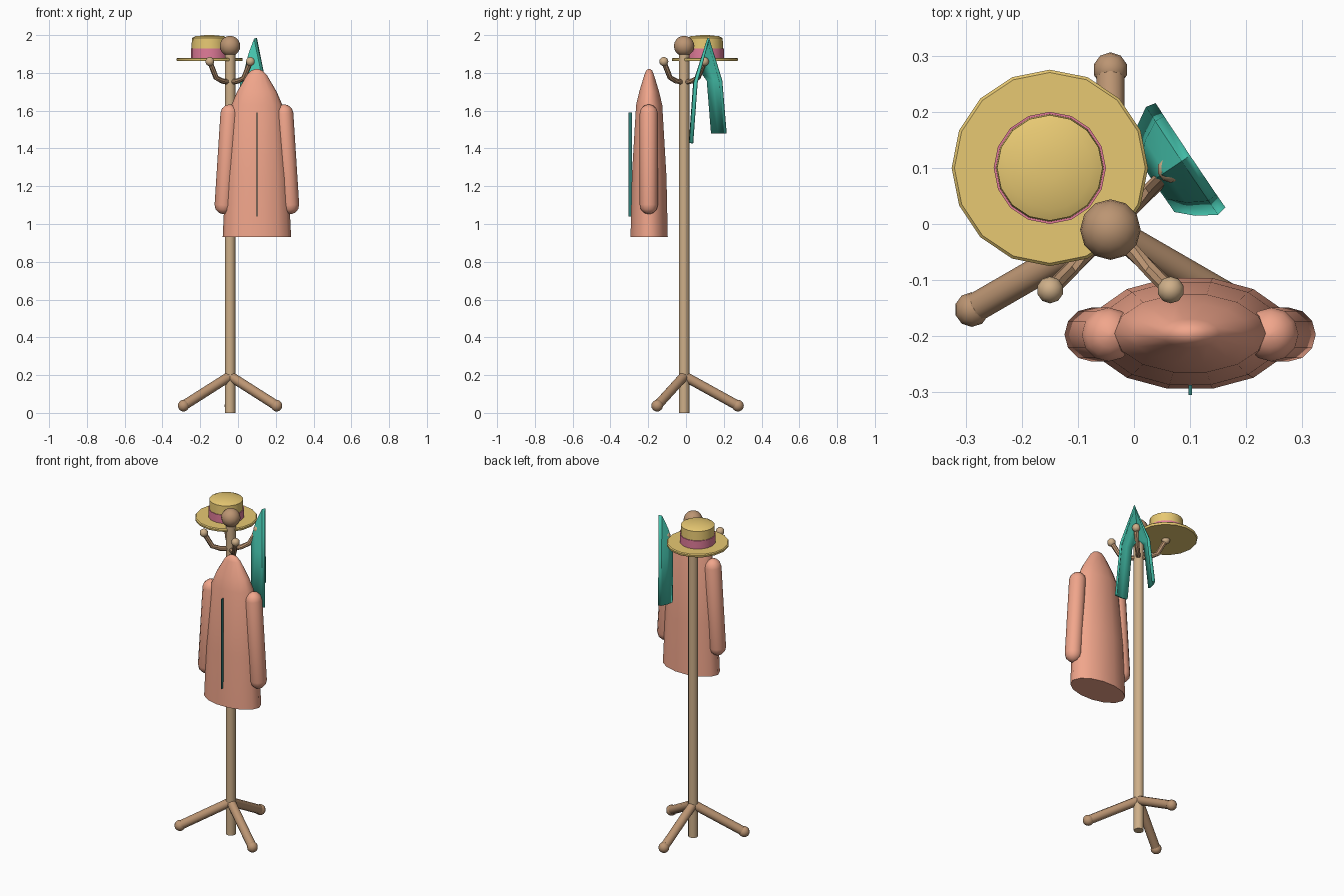
import bpy, bmesh, math
from mathutils import Vector

if "Cube" in bpy.data.objects:
    bpy.data.objects.remove(bpy.data.objects["Cube"])


def material(name, rgb):
    m = bpy.data.materials.new(name)
    m.diffuse_color = (*rgb, 1)
    m.use_nodes = True
    m.node_tree.nodes["Principled BSDF"].inputs["Base Color"].default_value = m.diffuse_color
    return m


TAN = material("light_wood", (0.62, 0.43, 0.25))
BROWN = material("dark_wood", (0.50, 0.30, 0.17))
CORAL = material("coral_cloth", (0.88, 0.38, 0.26))
TEAL = material("teal_cloth", (0.06, 0.55, 0.42))
DARK = material("dark_trim", (0.03, 0.20, 0.18))
STRAW = material("straw", (0.80, 0.58, 0.17))
PINK = material("pink_ribbon", (0.75, 0.20, 0.32))


def finish(name, bm, mat, angle=40):
    bmesh.ops.recalc_face_normals(bm, faces=bm.faces)
    me = bpy.data.meshes.new(name)
    bm.to_mesh(me)
    bm.free()
    ob = bpy.data.objects.new(name, me)
    bpy.context.collection.objects.link(ob)
    me.materials.append(mat)
    bpy.ops.object.select_all(action='DESELECT')
    ob.select_set(True)
    bpy.context.view_layer.objects.active = ob
    bpy.ops.object.shade_smooth_by_angle(angle=math.radians(angle))
    return ob


def loft(name, rings, mat, angle=40):
    """Skin a list of closed point rings and cap both ends."""
    bm = bmesh.new()
    vs = [[bm.verts.new(p) for p in r] for r in rings]
    n = len(vs[0])
    for a, b in zip(vs, vs[1:]):
        for i in range(n):
            j = (i + 1) % n
            bm.faces.new((a[i], a[j], b[j], b[i]))
    bm.faces.new(vs[0])
    bm.faces.new(vs[-1])
    return finish(name, bm, mat, angle)


def ellipse_stack(name, center, profile, mat, n, angle=40):
    """Profile rows are z, x radius, y radius."""
    return loft(name, [[(center[0] + rx * math.cos(math.tau * i / n),
                         center[1] + ry * math.sin(math.tau * i / n), z)
                        for i in range(n)] for z, rx, ry in profile], mat, angle)


def tube(name, path, radii, mat, n=10):
    pts = [Vector(p) for p in path]
    rings = []
    for k, p in enumerate(pts):
        t = (pts[min(k + 1, len(pts) - 1)] - pts[max(k - 1, 0)]).normalized()
        u = t.cross(Vector((0, 1, 0)) if abs(t.y) < 0.8 else Vector((1, 0, 0))).normalized()
        v = t.cross(u)
        rings.append([p + (u * math.cos(math.tau * i / n) + v * math.sin(math.tau * i / n)) * radii[k]
                      for i in range(n)])
    return loft(name, rings, mat)


def ball(name, loc, r, mat, seg=10, rows=8):
    bm = bmesh.new()
    bmesh.ops.create_uvsphere(bm, u_segments=seg, v_segments=rows, radius=r)
    bmesh.ops.translate(bm, verts=bm.verts, vec=loc)
    return finish(name, bm, mat, 60)


PX, PY = -0.042, -0.01

# Pole and finial
tube("pole", [(PX, PY, 0), (PX, PY, 1.91)], [0.028] * 2, TAN, 12)
ball("finial", (PX, PY, 1.942), 0.054, BROWN, 12, 10)

# Three feet
for k, deg in enumerate((90, 210, 330)):
    c, s = math.cos(math.radians(deg)), math.sin(math.radians(deg))
    end = (PX + 0.285 * c, PY + 0.285 * s, 0.038)
    tube(f"foot_{k}", [(PX, PY, 0.195), end], [0.026] * 2, BROWN)
    ball(f"foot_tip_{k}", end, 0.031, BROWN)

# Four bent hooks
for k in range(4):
    a = math.radians(45 + 90 * k)
    c, s = math.cos(a), math.sin(a)
    path = [(PX + r * c, PY + r * s, z) for r, z in
            ((0.0, 1.75), (0.06, 1.757), (0.105, 1.775), (0.152, 1.86))]
    tube(f"hook_{k}", path, [0.014] * 4, BROWN, 8)
    ball(f"hook_knob_{k}", path[-1], 0.024, TAN)

# Straw hat: brim, crown, ribbon
HAT = (-0.15, 0.1)
ellipse_stack("hat_brim", HAT, [(z, r, r) for z, r in
              ((1.862, 0.172), (1.866, 0.175), (1.875, 0.175), (1.88, 0.17))], STRAW, 16)
ellipse_stack("hat_crown", HAT, [(z, r, r) for z, r in
              ((1.87, 0.098), (1.985, 0.094), (1.994, 0.075), (2.0, 0.02))], STRAW, 16, 50)
ellipse_stack("hat_ribbon", HAT, [(1.876, 0.1, 0.1), (1.93, 0.1, 0.1)], PINK, 16)

# Coat body
CX, CY = 0.1, -0.195
ellipse_stack("coat_body", (CX, CY), [
    (0.93, 0.181, 0.101), (1.25, 0.166, 0.094), (1.63, 0.135, 0.071),
    (1.70, 0.105, 0.054), (1.79, 0.052, 0.026), (1.812, 0.03, 0.017), (1.82, 0.008, 0.006)],
    CORAL, 14, 50)

# Sleeves with rounded ends
for name, sx in (("left_sleeve", -1), ("right_sleeve", 1)):
    top = Vector((CX + sx * 0.145, CY - 0.002, 1.585))
    low = Vector((CX + sx * 0.176, CY - 0.002, 1.10))
    d = (low - top).normalized()
    R = 0.048
    steps = [math.radians(x) for x in (85, 60, 30, 0)]
    path = [top - d * R * math.sin(t) for t in steps] + [low + d * R * math.sin(t) for t in steps[::-1]]
    rad = [R * math.cos(t) for t in steps]
    tube(name, path, rad + rad[::-1], CORAL, 12)

# Coat front closure strip
bm = bmesh.new()
bmesh.ops.create_cube(bm, size=1)
bmesh.ops.scale(bm, verts=bm.verts, vec=(0.006, 0.018, 0.55))
bmesh.ops.translate(bm, verts=bm.verts, vec=(CX, -0.296, 1.315))
finish("coat_closure", bm, DARK)

# Scarf draped over the back right hook: rows of (w, apex z, knee spread, end spread)
W, D = Vector((0.83, 0.555, 0)), Vector((0.555, -0.83, 0))
stations = [(0.151, 1.98, 0.078, 0.106), (0.135, 1.975, 0.080, 0.110),
            (0.103, 1.90, 0.062, 0.090), (0.076, 1.80, 0.036, 0.064)]
bm = bmesh.new()
grid = []
for w, apex, knee, end in stations:
    row = [(-end, 1.48), (-knee, 1.76), (0, apex), (knee, 1.75), (end, 1.428)]
    grid.append([bm.verts.new(W * w + D * (d - 0.046) + Vector((0, 0, z))) for d, z in row])
for a, b in zip(grid, grid[1:]):
    for i in range(4):
        bm.faces.new((a[i], a[i + 1], b[i + 1], b[i]))
scarf = finish("scarf", bm, TEAL, 30)
mod = scarf.modifiers.new("thickness", 'SOLIDIFY')
mod.thickness = 0.012
mod.offset = 0
